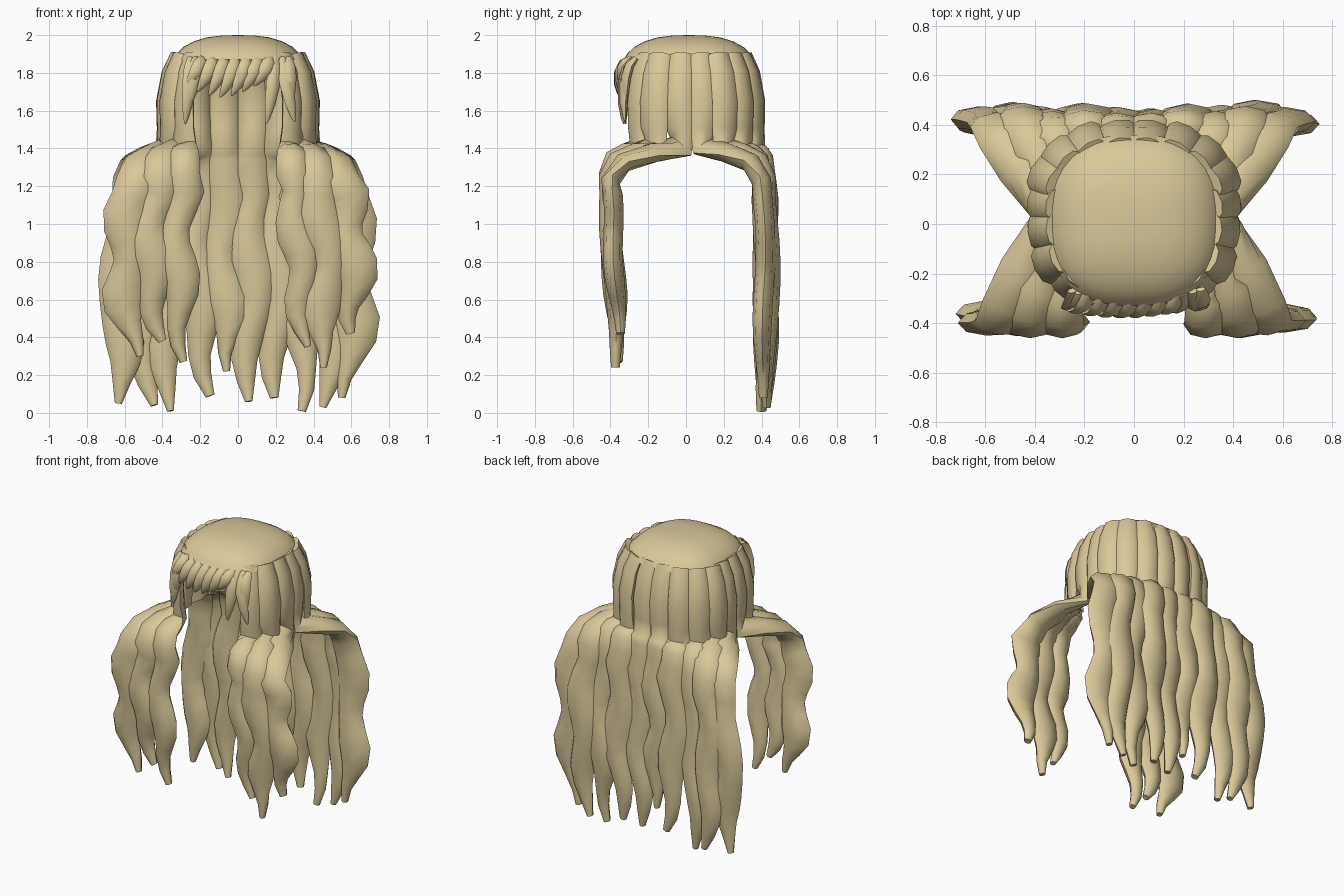
import bpy, bmesh, math, random
from mathutils import Vector

random.seed(4)
cube = bpy.data.objects.get("Cube")
if cube:
    bpy.data.objects.remove(cube, do_unlink=True)

hair = bpy.data.materials.new("straw_blonde")
hair.use_nodes = True
colour = (0.70, 0.58, 0.32, 1)
hair.diffuse_color = colour
hair.node_tree.nodes["Principled BSDF"].inputs["Base Color"].default_value = colour


def finish(bm, name, angle):
    bmesh.ops.recalc_face_normals(bm, faces=bm.faces)
    mesh = bpy.data.meshes.new(name)
    bm.to_mesh(mesh)
    bm.free()
    obj = bpy.data.objects.new(name, mesh)
    bpy.context.collection.objects.link(obj)
    mesh.materials.append(hair)
    bpy.ops.object.select_all(action='DESELECT')
    obj.select_set(True)
    bpy.context.view_layer.objects.active = obj
    bpy.ops.object.shade_smooth_by_angle(angle=math.radians(angle))


def lock(name, stations, sides=8):
    """Sweep a flattened oval; a station is (centre, width axis, half width, half thickness)."""
    bm = bmesh.new()
    rings = []
    for i, (centre, axis, wide, thick) in enumerate(stations):
        before = stations[max(i - 1, 0)][0]
        after = stations[min(i + 1, len(stations) - 1)][0]
        along = (after - before).normalized()
        across = (axis - along * axis.dot(along)).normalized()
        normal = along.cross(across)
        ring = []
        for k in range(sides):
            a = math.tau * k / sides
            ring.append(bm.verts.new(centre + across * wide * math.cos(a)
                                     + normal * thick * math.sin(a)))
        if rings:
            for k in range(sides):
                j = (k + 1) % sides
                bm.faces.new((rings[-1][k], rings[-1][j], ring[j], ring[k]))
        rings.append(ring)
    bm.faces.new(rings[0])
    bm.faces.new(rings[-1])
    finish(bm, name, 50)


def long_lock(name, root, drop, tip, wide):
    """A lock that hugs the head, runs over the shoulder and hangs in waves."""
    front = drop[1] < 0
    root = Vector((root[0], root[1], 0))
    fall = Vector((drop[0], drop[1], 0))
    tangent = Vector((-root.y, root.x, 0)).normalized()
    hang = Vector((1 if front else -1, 0, 0))
    stations = []
    # head part
    for z, scale, w, thick in ((1.895, .82, .064, .035), (1.8, .93, .074, .035),
                               (1.65, 1, .08, .035), (1.51, .99, .078, .036),
                               (1.41, .97, .08, .045)):
        stations.append((root * scale + Vector((0, 0, z)), tangent, w, thick))
    # shoulder part, sloping lower toward the outside
    dip = .15 * max(abs(drop[0]) - .25, 0)
    shoulder = 1.27 - dip
    for s, z in ((.4, 1.38 - dip * .1), (.82, 1.35 - dip * .6), (1, shoulder)):
        stations.append((root.lerp(fall, s) + Vector((0, 0, z)),
                         tangent.lerp(hang, s), .08 + (wide - .08) * s, .052))
    # hanging part
    phase = random.uniform(0, math.tau)
    steps = 11
    for i in range(1, steps + 1):
        u = i / steps
        z = shoulder + (tip[1] - shoulder) * u
        x = drop[0] * (1 + .1 * math.sin(math.pi * u))
        x += (tip[0] - drop[0]) * u ** 3
        x += .024 * math.sin(12 * u + phase)
        y = drop[1] + (.045 * u if front else .015 * math.sin(math.pi * u))
        y += .01 * math.sin(8 * u + phase)
        taper = 1 if u < .72 else (.86 if u < .8 else .62 if u < .9 else .42 if u < .97 else .2)
        w = wide * taper * (1 + .16 * math.sin(13 * u + phase * 2))
        stations.append((Vector((x, y, z)), hang, w, .052 * (.3 + .7 * taper)))
    lock(name, stations)


# crown: shallow dome with a rounded square outline
bm = bmesh.new()
count = 40
previous = None
for r, z in ((1.0, 1.87), (.95, 1.9), (.84, 1.937), (.68, 1.967), (.48, 1.988), (.25, 1.998)):
    ring = []
    for k in range(count):
        a = math.tau * k / count
        c, s = math.cos(a), math.sin(a)
        radius = .345 * r / (abs(c) ** 2.6 + abs(s) ** 2.6) ** (1 / 2.6)
        ring.append(bm.verts.new((radius * c, radius * s + .015, z)))
    if previous:
        for k in range(count):
            j = (k + 1) % count
            bm.faces.new((previous[k], previous[j], ring[j], ring[k]))
    previous = ring
peak = bm.verts.new((0, .015, 2.0))
for k in range(count):
    bm.faces.new((previous[k], previous[(k + 1) % count], peak))
finish(bm, "crown", 60)

# front locks: root, drop, tips on the left and right, half width
front_locks = [((.29, -.25), (.29, -.41), (.35, .35), (-.29, .27), .088),
               ((.37, -.17), (.42, -.41), (.43, .24), (-.41, .38), .10),
               ((.395, -.03), (.54, -.40), (.60, .42), (-.54, .30), .105)]
for i, (root, drop, left, right, wide) in enumerate(front_locks):
    long_lock(f"front_lock_left_{i}", root, drop, left, wide)
    long_lock(f"front_lock_right_{i}", (-root[0], root[1]), (-drop[0], drop[1]), right, wide)

# back locks, from the side to the middle
back_locks = [((.395, .10), (.555, .40), (.57, .08), (-.61, .05), .11),
              ((.385, .21), (.45, .425), (.47, .03), (-.46, .04), .105),
              ((.32, .30), (.33, .405), (.33, .01), (-.38, .01), .10),
              ((.21, .365), (.20, .42), (.18, .08), (-.15, .09), .105),
              ((.07, .385), (.07, .40), (.04, .06), (-.04, .22), .10)]
for i, (root, drop, left, right, wide) in enumerate(back_locks):
    long_lock(f"back_lock_left_{i}", root, drop, left, wide)
    long_lock(f"back_lock_right_{i}", (-root[0], root[1]), (-drop[0], drop[1]), right, wide)


def fringe_lock(name, x, tip_x, tip_z):
    """A short pointed lock over the forehead."""
    stations = []
    back = .5 * x * x
    for u, y, w in ((0, -.30, .02), (.15, -.335, .036), (.4, -.355, .04),
                    (.7, -.36, .03), (.9, -.355, .016), (1, -.35, .004)):
        centre = Vector((x + (tip_x - x) * u ** 1.4, y + back, 1.88 + (tip_z - 1.88) * u))
        stations.append((centre, Vector((1, .4, 0)), w, max(w * .6, .003)))
    lock(name, stations, 6)


# fringe swept to one side, with longer locks at its ends
for i in range(7):
    x = -.19 + i * .06
    fringe_lock(f"fringe_{i}", x, x - .085, 1.73 - .06 * math.sin(math.pi * i / 6))
for i, (x, tip_x, tip_z) in enumerate(((-.25, -.28, 1.53), (-.22, -.26, 1.62), (.20, .15, 1.53),
                                       (.24, .30, 1.54), (.27, .28, 1.62))):
    fringe_lock(f"fringe_end_{i}", x, tip_x, tip_z)
